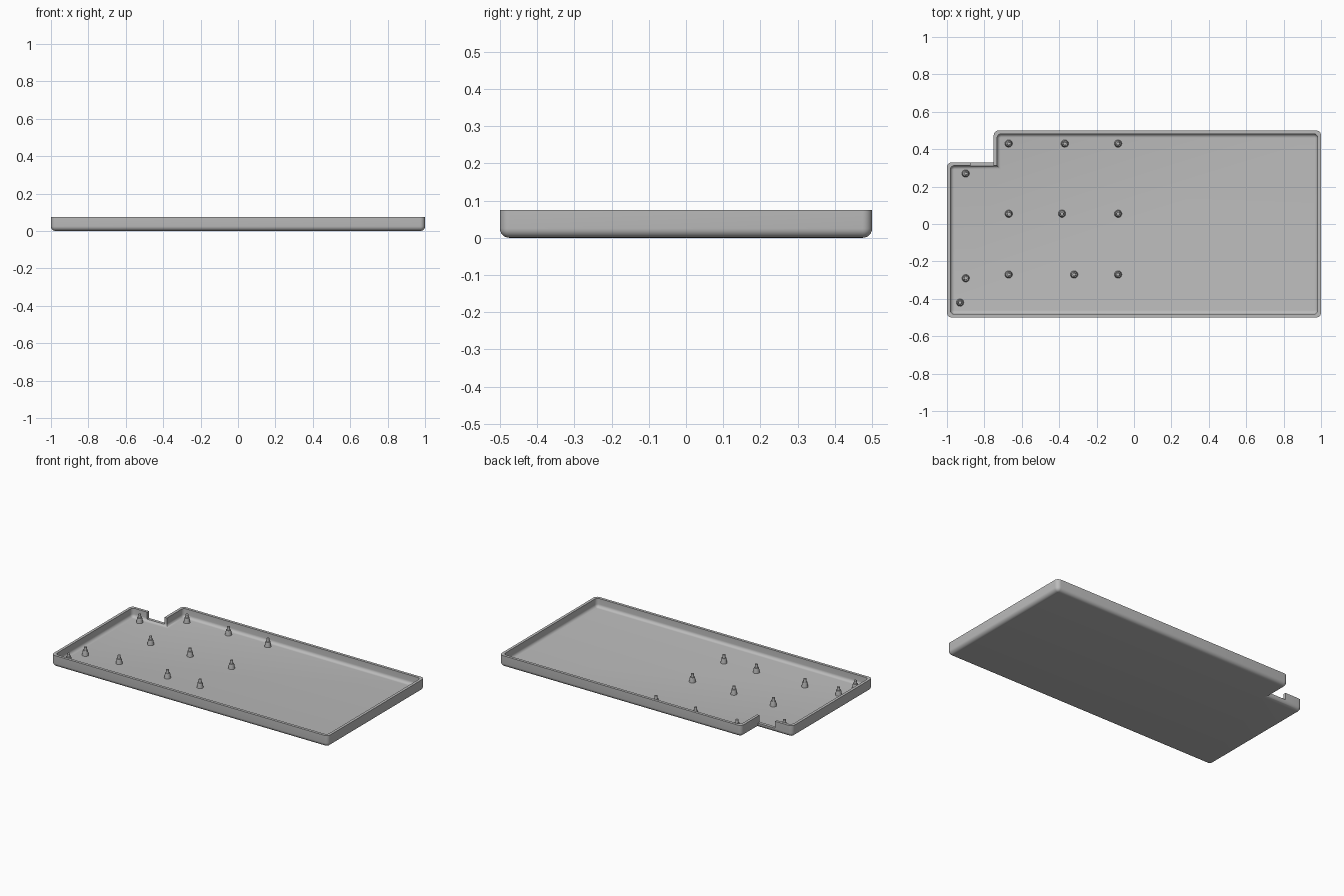
import bpy, bmesh, math
from mathutils import Vector

cube = bpy.data.objects.get("Cube")
if cube:
    bpy.data.objects.remove(cube, do_unlink=True)

grey = bpy.data.materials.new("plain grey")
grey.use_nodes = True
grey.diffuse_color = (0.5, 0.5, 0.5, 1)
grey.node_tree.nodes["Principled BSDF"].inputs["Base Color"].default_value = (0.5, 0.5, 0.5, 1)

HEIGHT, FLOOR, WALL = 0.075, 0.018, 0.018
OUTER_R, INNER_R = 0.026, 0.04      # plan corner radii, measured from the outer outline
STEPS = 6
STEP_X, STEP_Y = -0.75, 0.33        # stepped rear corner
OUTLINE = [Vector(p) for p in ((-1, -0.5), (1, -0.5), (1, 0.5),
                               (STEP_X, 0.5), (STEP_X, STEP_Y), (-1, STEP_Y))]


def finish(obj):
    obj.data.materials.append(grey)
    bpy.ops.object.select_all(action='DESELECT')
    obj.select_set(True)
    bpy.context.view_layer.objects.active = obj
    bpy.ops.object.shade_smooth_by_angle(angle=math.radians(35))


def make_object(name, bm):
    bmesh.ops.recalc_face_normals(bm, faces=bm.faces[:])
    mesh = bpy.data.meshes.new(name)
    bm.to_mesh(mesh)
    bm.free()
    obj = bpy.data.objects.new(name, mesh)
    bpy.context.collection.objects.link(obj)
    return obj


def ring(bm, inset, radius, z):
    """Outline moved inward, with rounded convex corners."""
    verts = []
    for i, p in enumerate(OUTLINE):
        a = (p - OUTLINE[i - 1]).normalized()
        b = (OUTLINE[(i + 1) % len(OUTLINE)] - p).normalized()
        left_a, left_b = Vector((-a.y, a.x)), Vector((-b.y, b.x))
        inward = left_a + left_b
        if a.cross(b) < 0:          # inside corner stays sharp
            q = p + inward * inset
            verts.append(bm.verts.new((q.x, q.y, z)))
            continue
        centre = p + inward * radius
        for k in range(STEPS + 1):
            t = math.pi / 2 * k / STEPS
            q = centre - (left_a * math.cos(t) + left_b * math.sin(t)) * (radius - inset)
            verts.append(bm.verts.new((q.x, q.y, z)))
    return verts


# Tray: underside fillet, outer wall, rim, inner wall, inner fillet, floor
bm = bmesh.new()
FILLET, COVE = 0.025, 0.02
angles = [math.pi / 2 * k / STEPS for k in range(STEPS + 1)]
rings = [ring(bm, FILLET * (1 - math.sin(t)), OUTER_R, FILLET * (1 - math.cos(t))) for t in angles]
rings.append(ring(bm, 0, OUTER_R, HEIGHT))
rings.append(ring(bm, WALL, INNER_R, HEIGHT))
rings += [ring(bm, WALL + COVE * (1 - math.cos(t)), INNER_R,
               FLOOR + COVE * (1 - math.sin(t))) for t in angles]
for low, high in zip(rings, rings[1:]):
    for i in range(len(low)):
        j = (i + 1) % len(low)
        bm.faces.new((low[i], low[j], high[j], high[i]))
bm.faces.new(rings[0][::-1])
bm.faces.new(rings[-1])
tray = make_object("tray", bm)

# Cable opening in the low rear wall beside the step
bm = bmesh.new()
bmesh.ops.create_cube(bm, size=1)
x0, x1, z0 = -0.875, STEP_X, 0.03
for v in bm.verts:
    v.co.x = x1 if v.co.x > 0 else x0
    v.co.y = STEP_Y + (0.02 if v.co.y > 0 else -0.05)
    v.co.z = 0.1 if v.co.z > 0 else z0
cutter = make_object("opening_cutter", bm)
cutter.hide_render = True
cut = tray.modifiers.new("opening", 'BOOLEAN')
cut.object = cutter
cut.solver = 'EXACT'
bpy.context.view_layer.objects.active = tray
bpy.ops.object.modifier_apply(modifier=cut.name)
bpy.data.objects.remove(cutter, do_unlink=True)
finish(tray)

# Standoffs: tapered base with a locating pin
PROFILE = [(0.02, FLOOR - 0.004), (0.02, FLOOR), (0.015, 0.05), (0.01, 0.05), (0.009, 0.071)]
SPOTS = [(-0.67, 0.43), (-0.37, 0.43), (-0.085, 0.43), (-0.9, 0.27),
         (-0.67, 0.055), (-0.385, 0.055), (-0.085, 0.055), (-0.9, -0.29),
         (-0.67, -0.27), (-0.32, -0.27), (-0.085, -0.27), (-0.93, -0.42)]
SIDES = 20
for n, (x, y) in enumerate(SPOTS, 1):
    bm = bmesh.new()
    loops = [[bm.verts.new((x + r * math.cos(math.tau * k / SIDES),
                            y + r * math.sin(math.tau * k / SIDES), z))
              for k in range(SIDES)] for r, z in PROFILE]
    for low, high in zip(loops, loops[1:]):
        for k in range(SIDES):
            m = (k + 1) % SIDES
            bm.faces.new((low[k], low[m], high[m], high[k]))
    bm.faces.new(loops[0][::-1])
    bm.faces.new(loops[-1])
    finish(make_object(f"standoff_{n}", bm))
